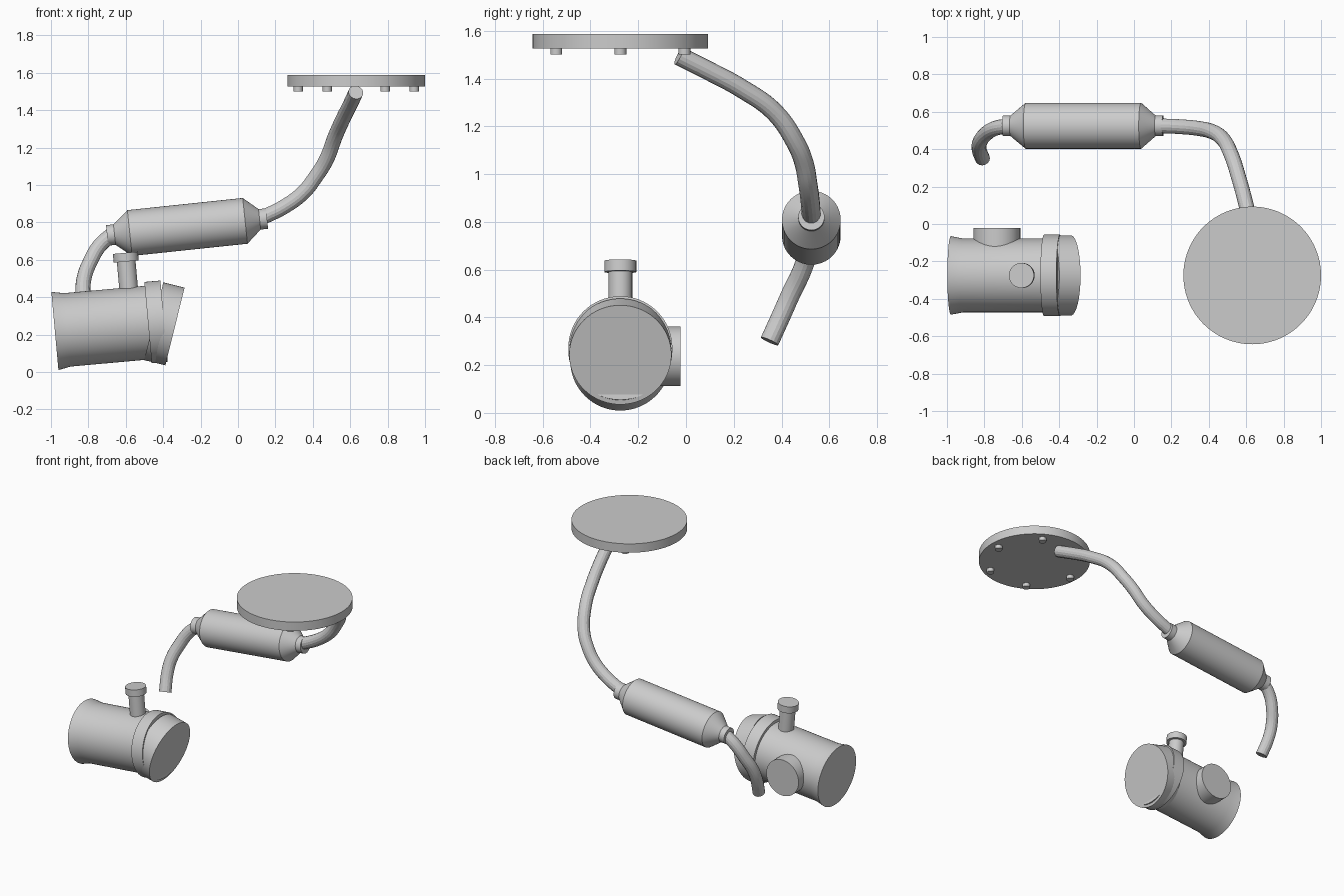
import bpy, bmesh, math
from mathutils import Vector

old = bpy.data.objects.get("Cube")
if old:
    bpy.data.objects.remove(old, do_unlink=True)

GREY = (0.6, 0.6, 0.6, 1.0)
metal = bpy.data.materials.new("grey_metal")
metal.use_nodes = True
metal.diffuse_color = GREY
metal.node_tree.nodes["Principled BSDF"].inputs["Base Color"].default_value = GREY


def finish(obj):
    bpy.ops.object.select_all(action='DESELECT')
    obj.select_set(True)
    bpy.context.view_layer.objects.active = obj
    bpy.ops.object.shade_smooth_by_angle(angle=math.radians(20))


def turned(name, start, axis, profile, sides=64):
    """Closed solid turned about an axis; profile lists (distance, radius)."""
    bm = bmesh.new()
    rings = []
    for dist, rad in profile:
        rings.append([bm.verts.new((rad * math.cos(a), rad * math.sin(a), dist))
                      for a in (math.tau * i / sides for i in range(sides))])
    for low, high in zip(rings, rings[1:]):
        for i in range(sides):
            j = (i + 1) % sides
            bm.faces.new((low[i], low[j], high[j], high[i]))
    bm.faces.new(rings[0][::-1])
    bm.faces.new(rings[-1])
    mesh = bpy.data.meshes.new(name)
    bm.to_mesh(mesh)
    bm.free()
    mesh.materials.append(metal)
    obj = bpy.data.objects.new(name, mesh)
    obj.location = start
    obj.rotation_mode = 'QUATERNION'
    obj.rotation_quaternion = Vector((0, 0, 1)).rotation_difference(Vector(axis))
    bpy.context.collection.objects.link(obj)
    finish(obj)
    return obj


def pipe(name, points, radius):
    """Bent round pipe with closed ends through the given points."""
    curve = bpy.data.curves.new(name, 'CURVE')
    curve.dimensions = '3D'
    curve.bevel_depth = radius
    curve.bevel_resolution = 6
    curve.resolution_u = 10
    curve.use_fill_caps = True
    spline = curve.splines.new('BEZIER')
    spline.bezier_points.add(len(points) - 1)
    for knot, co in zip(spline.bezier_points, points):
        knot.co = co
        knot.handle_left_type = knot.handle_right_type = 'AUTO'
    curve.materials.append(metal)
    obj = bpy.data.objects.new(name, curve)
    bpy.context.collection.objects.link(obj)
    bpy.ops.object.select_all(action='DESELECT')
    obj.select_set(True)
    bpy.context.view_layer.objects.active = obj
    bpy.ops.object.convert(target='MESH')
    finish(bpy.context.object)


# Round mounting plate with a ring of studs underneath
plate = Vector((0.632, -0.275, 1.525))
turned("mounting_plate", plate, (0, 0, 1), [(0, 0.368), (0.062, 0.368)], 96)
for i in range(6):
    a = math.tau * i / 6
    spot = plate + Vector((0.31 * math.cos(a), 0.31 * math.sin(a), -0.025))
    turned(f"plate_stud_{i + 1}", spot, (0, 0, 1), [(0, 0.025), (0.03, 0.025)], 24)

# Muffler with conical ends and collars
muffler_axis = Vector((0.607, 0, 0.064)).normalized()
turned("muffler", (-0.7, 0.525, 0.73), muffler_axis,
       [(0, 0.055), (0.04, 0.055), (0.122, 0.123), (0.742, 0.123),
        (0.82, 0.055), (0.86, 0.055)])

# Bent pipes on either side of the muffler
pipe("inlet_pipe", [(0.63, -0.03, 1.495), (0.60, 0.10, 1.43), (0.565, 0.23, 1.36),
                    (0.52, 0.37, 1.26), (0.47, 0.46, 1.13), (0.42, 0.493, 1.05),
                    (0.35, 0.51, 0.96), (0.25, 0.52, 0.885), (0.13, 0.525, 0.825)], 0.04)
pipe("outlet_pipe", [(-0.67, 0.525, 0.738), (-0.74, 0.512, 0.675), (-0.79, 0.483, 0.59),
                     (-0.823, 0.44, 0.50), (-0.828, 0.40, 0.41), (-0.81, 0.35, 0.3)], 0.04)

# Canister body with a flared left end
mid_y = -0.275
can_axis = Vector((0.996, 0, 0.09)).normalized()
can_start = Vector((-0.979, mid_y, 0.219))
turned("canister_body", can_start, can_axis, [(0, 0.21), (0.066, 0.197), (0.52, 0.197)])

# Collar band, and the end cap set at an angle to it
turned("canister_collar", can_start + can_axis * 0.5, can_axis, [(0, 0.218), (0.086, 0.218)])
cap_axis = Vector((0.971, 0, -0.24)).normalized()
cap_end = Vector((-0.337, mid_y, 0.243))
turned("canister_end_cap", cap_end - cap_axis * 0.117, cap_axis, [(0, 0.214), (0.117, 0.214)])

# Capped neck on top of the canister
up = Vector((-can_axis.z, 0, can_axis.x))
neck_top = Vector((-0.602, mid_y, 0.637))
turned("neck", neck_top - up * 0.25, up, [(0, 0.05), (0.22, 0.05)], 48)
turned("neck_cap", neck_top - up * 0.047, up, [(0, 0.067), (0.047, 0.067)], 48)

# Round port on the back of the canister
turned("rear_port", (-0.733, -0.14, 0.237), (0, 1, 0), [(0, 0.125), (0.118, 0.125)])
